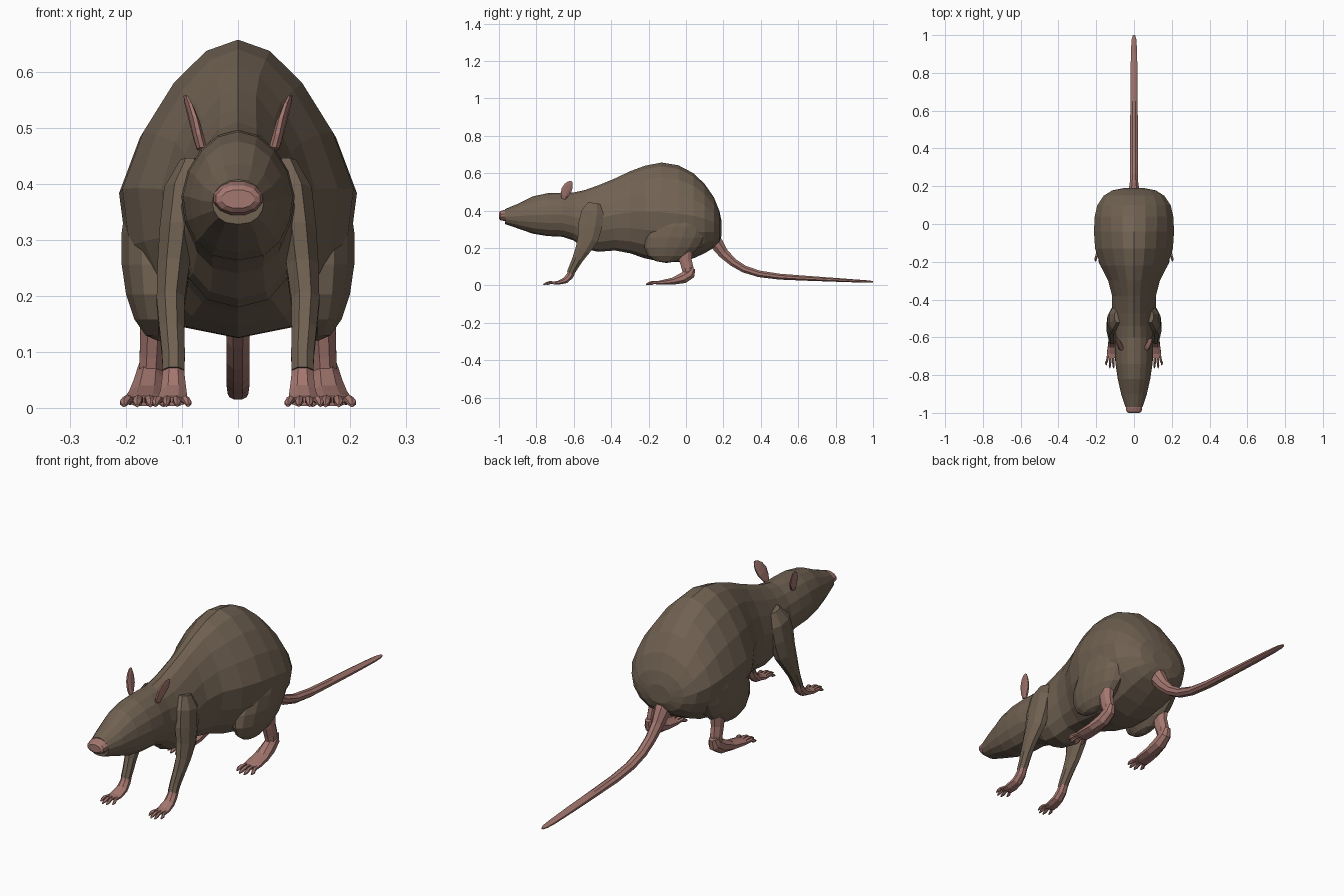
import bpy, bmesh, math
from mathutils import Vector


def material(name, color):
    m = bpy.data.materials.new(name)
    m.diffuse_color = (*color, 1)
    return m


FUR = material("brown fur", (0.165, 0.122, 0.085))
SKIN = material("pink skin", (0.37, 0.185, 0.16))


def finish(name, bm, mats, mirror=False):
    bmesh.ops.recalc_face_normals(bm, faces=bm.faces)
    me = bpy.data.meshes.new(name)
    bm.to_mesh(me)
    bm.free()
    ob = bpy.data.objects.new(name, me)
    bpy.context.collection.objects.link(ob)
    for m in mats:
        me.materials.append(m)
    if mirror:
        ob.modifiers.new("mirror", 'MIRROR').use_mirror_merge = False
    return ob


def loft(bm, rings, rule=lambda i: 0):
    """Skin a list of point rings and cap both ends."""
    vs = [[bm.verts.new(p) for p in r] for r in rings]
    n = len(vs[0])
    for i in range(len(vs) - 1):
        for k in range(n):
            f = bm.faces.new((vs[i][k], vs[i][(k + 1) % n],
                              vs[i + 1][(k + 1) % n], vs[i + 1][k]))
            f.material_index = rule(i)
    for r, i in ((vs[0], 0), (vs[-1], len(vs) - 2)):
        bm.faces.new(r).material_index = rule(i)


def tube(bm, path, sides=8, rule=lambda i: 0):
    """Path points: x, y, z, half width across x, half thickness."""
    rings = []
    for i, (x, y, z, rx, rn) in enumerate(path):
        a, b = path[max(i - 1, 0)], path[min(i + 1, len(path) - 1)]
        t = Vector((0, b[1] - a[1], b[2] - a[2])).normalized()
        nrm = t.cross(Vector((1, 0, 0)))
        rings.append([Vector((x, y, z)) + Vector((rx * math.cos(u), 0, 0))
                      + nrm * rn * math.sin(u)
                      for u in (2 * math.pi * (k + .5) / sides for k in range(sides))])
    loft(bm, rings, rule)


# Head and torso: y, top, bottom, half width, narrowing of the back
BODY = [
    (-0.968, .408, .328, .046, .0), (-0.90, .436, .305, .068, .05),
    (-0.82, .476, .277, .086, .08), (-0.74, .493, .264, .098, .1),
    (-0.66, .496, .260, .101, .1), (-0.60, .497, .240, .096, .1),
    (-0.54, .510, .195, .106, .2), (-0.47, .535, .180, .116, .3),
    (-0.38, .572, .187, .116, .3), (-0.30, .610, .172, .137, .3),
    (-0.22, .640, .145, .178, .3), (-0.13, .657, .126, .206, .3),
    (-0.04, .642, .125, .212, .28), (0.04, .600, .145, .208, .25),
    (0.10, .542, .172, .194, .2), (0.15, .470, .202, .160, .1),
    (0.178, .400, .232, .115, .0), (0.190, .345, .265, .055, .0)]
rings = []
for y, top, bot, w, pear in BODY:
    ring = []
    for k in range(16):
        a = 2 * math.pi * k / 16
        s, c = math.sin(a), math.cos(a)
        if c < 0:
            s = math.copysign(abs(s) ** .8, s) if abs(s) > 1e-6 else 0
        ring.append((w * s * (1 - pear * max(0, c)), y,
                     (top + bot) / 2 + (top - bot) / 2 * c))
    rings.append(ring)
bm = bmesh.new()
loft(bm, rings)
finish("body", bm, [FUR])

# Nose pad at the snout tip
bm = bmesh.new()
loft(bm, [[(w * math.sin(u), y, z + h * math.cos(u))
           for u in (math.pi * (k + .5) / 6 for k in range(12))]
          for y, z, w, h in ((-0.955, .375, .044, .033), (-0.975, .374, .045, .030),
                             (-0.993, .373, .041, .025), (-1.0, .373, .030, .017))])
finish("nose", bm, [SKIN])

# Tail
bm = bmesh.new()
tube(bm, [(0, .13, .265, .040, .045), (0, .165, .222, .034, .038),
          (0, .20, .172, .025, .030), (0, .25, .125, .022, .024),
          (0, .31, .088, .022, .021), (0, .39, .062, .022, .019),
          (0, .50, .047, .022, .017), (0, .65, .038, .021, .014),
          (0, .80, .030, .020, .011), (0, .93, .023, .017, .008),
          (0, .98, .021, .013, .006), (0, 1.0, .020, .006, .004)])
finish("tail", bm, [SKIN])

# Ears: thin leaning leaf shapes
bm = bmesh.new()
EAR = [(.064, -.655, .462, .010, .012), (.070, -.650, .482, .010, .022),
       (.077, -.640, .508, .009, .030), (.085, -.628, .532, .007, .026),
       (.091, -.618, .548, .005, .016), (.094, -.612, .556, .003, .005)]
tube(bm, EAR)
finish("ears", bm, [SKIN], True)

# Thighs blend into the sides of the belly
bm = bmesh.new()
bmesh.ops.create_uvsphere(bm, u_segments=14, v_segments=9, radius=1)
for v in bm.verts:
    x, y, z = v.co
    v.co = (.142 + .068 * x, -.045 + .06 * z + (.16 - .02 * z) * y, .285 + .165 * z)
finish("thighs", bm, [FUR], True)


def toes(bm, cx, y0, y1, spread, r):
    """Four fanned, arched toes."""
    for k in range(4):
        f = k / 1.5 - 1
        back = .018 * f * f
        x0, x1 = cx + f * spread * .7, cx + f * spread
        tube(bm, [(x0, y0, .014, r, r), (x0 * .5 + x1 * .5, (y0 + y1 + back) / 2, .016, r, r),
                  (x1, y1 + back + .014, .010, r, r * .9),
                  (x1, y1 + back, .005, r * .4, r * .4)], 6)


# Hind legs: short shanks, long heeled feet and toes
bm = bmesh.new()
tube(bm, [(.150, -.005, .19, .028, .042), (.152, -.003, .135, .024, .036),
          (.154, .008, .095, .023, .034), (.156, .012, .06, .022, .030)])
tube(bm, [(.156, .038, .092, .016, .014), (.156, .024, .064, .025, .030),
          (.158, -.015, .040, .030, .032), (.162, -.07, .023, .035, .020),
          (.166, -.13, .016, .038, .013), (.167, -.155, .013, .035, .010)])
toes(bm, .168, -.145, -.215, .035, .0085)
finish("hind_feet", bm, [SKIN], True)

# Front legs: furry down to the wrist, bare paws
bm = bmesh.new()
tube(bm, [(.085, -.490, .440, .020, .035), (.100, -.500, .390, .034, .065),
          (.108, -.512, .320, .034, .070), (.115, -.525, .250, .031, .060),
          (.120, -.553, .190, .027, .043), (.118, -.580, .140, .024, .031),
          (.115, -.603, .095, .022, .025), (.115, -.618, .065, .021, .022)])
finish("front_legs", bm, [FUR], True)
bm = bmesh.new()
tube(bm, [(.115, -.608, .078, .020, .020), (.115, -.622, .050, .022, .021),
          (.115, -.645, .027, .025, .018), (.117, -.685, .014, .029, .011),
          (.118, -.710, .012, .028, .009)])
toes(bm, .118, -.700, -.765, .029, .007)
finish("front_paws", bm, [SKIN], True)
